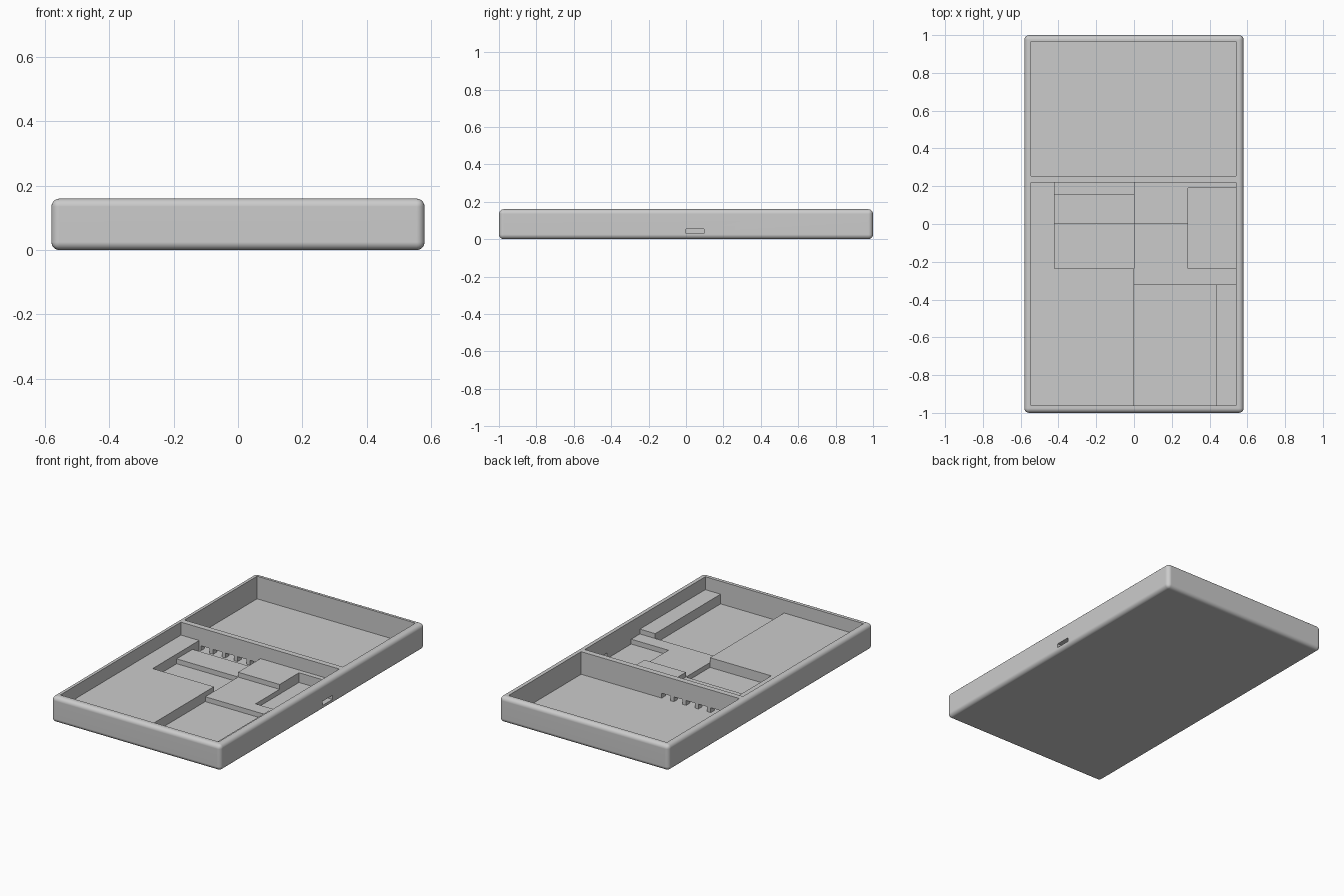
import bpy, bmesh, math
from mathutils import Vector

if "Cube" in bpy.data.objects:
    bpy.data.objects.remove(bpy.data.objects["Cube"], do_unlink=True)

grey = bpy.data.materials.new("plain grey")
grey.use_nodes = True
colour = (0.6, 0.6, 0.6, 1)
grey.diffuse_color = colour
grey.node_tree.nodes["Principled BSDF"].inputs["Base Color"].default_value = colour

FLOOR, LOW, HIGH, RIM = 0.02, 0.05, 0.08, 0.16
LEFT, RIGHT, FRONT, BACK = -0.545, 0.54, -0.96, 0.965
WALL_FRONT, WALL_BACK = 0.22, 0.255


def prism(name, outline, bottom, top):
    """Extrude a floor-plan outline upwards."""
    bm = bmesh.new()
    face = bm.faces.new([bm.verts.new((x, y, bottom)) for x, y in outline])
    up = bmesh.ops.extrude_face_region(bm, geom=[face])["geom"]
    verts = [g for g in up if isinstance(g, bmesh.types.BMVert)]
    bmesh.ops.translate(bm, vec=Vector((0, 0, top - bottom)), verts=verts)
    bmesh.ops.recalc_face_normals(bm, faces=bm.faces)
    mesh = bpy.data.meshes.new(name)
    bm.to_mesh(mesh)
    bm.free()
    obj = bpy.data.objects.new(name, mesh)
    bpy.context.collection.objects.link(obj)
    mesh.materials.append(grey)
    return obj


def box(name, x0, x1, y0, y1, bottom, top):
    return prism(name, [(x0, y0), (x1, y0), (x1, y1), (x0, y1)], bottom, top)


def apply_modifier(obj, mod):
    bpy.context.view_layer.objects.active = obj
    bpy.ops.object.modifier_apply(modifier=mod.name)


def cut(obj, cutter):
    mod = obj.modifiers.new("cut", "BOOLEAN")
    mod.operation = "DIFFERENCE"
    mod.solver = "EXACT"
    mod.object = cutter
    apply_modifier(obj, mod)
    bpy.data.objects.remove(cutter, do_unlink=True)


# Outer tray with rounded edges
tray = box("tray", -0.58, 0.58, -1, 1, 0, RIM)
bevel = tray.modifiers.new("round", "BEVEL")
bevel.width = 0.025
bevel.segments = 5
apply_modifier(tray, bevel)

# Two compartments, leaving a dividing wall
cut(tray, box("front_cavity", LEFT, RIGHT, FRONT, WALL_FRONT, FLOOR, 0.3))
cut(tray, box("back_cavity", LEFT, RIGHT, WALL_BACK, BACK, FLOOR, 0.3))

# Row of cable openings through the dividing wall
pitch = 0.084
for i in range(5):
    x = -0.42 + pitch * i
    cut(tray, box("opening", x + 0.012, x + pitch - 0.012,
                  WALL_FRONT - 0.02, WALL_BACK + 0.02, FLOOR, LOW))

# Connector slot in the side wall
cut(tray, box("side_slot", RIGHT - 0.05, 0.7, 0, 0.095, 0.03, 0.055))

# Smooth rounding, flat walls
bpy.ops.object.select_all(action="DESELECT")
tray.select_set(True)
bpy.context.view_layer.objects.active = tray
bpy.ops.object.shade_smooth_by_angle(angle=math.radians(30))
weighted = tray.modifiers.new("flat walls", "WEIGHTED_NORMAL")
weighted.keep_sharp = True

# Raised platforms that frame the component pockets
prism("main_platform", [(LEFT, FRONT), (0, FRONT), (0, -0.235), (-0.42, -0.235),
                        (-0.42, WALL_FRONT), (LEFT, WALL_FRONT)], FLOOR, HIGH)
prism("rear_ledge", [(0, 0), (0.285, 0), (0.285, 0.19), (RIGHT, 0.19),
                     (RIGHT, WALL_FRONT), (0, WALL_FRONT)], FLOOR, HIGH)
prism("middle_platform", [(0, -0.32), (RIGHT, -0.32), (RIGHT, -0.235),
                          (0.285, -0.235), (0.285, 0), (0, 0)], FLOOR, LOW)
box("pocket_shelf", -0.42, 0, 0, 0.155, FLOOR, LOW)
box("side_rail", 0.435, RIGHT, FRONT, -0.32, FLOOR, HIGH)
